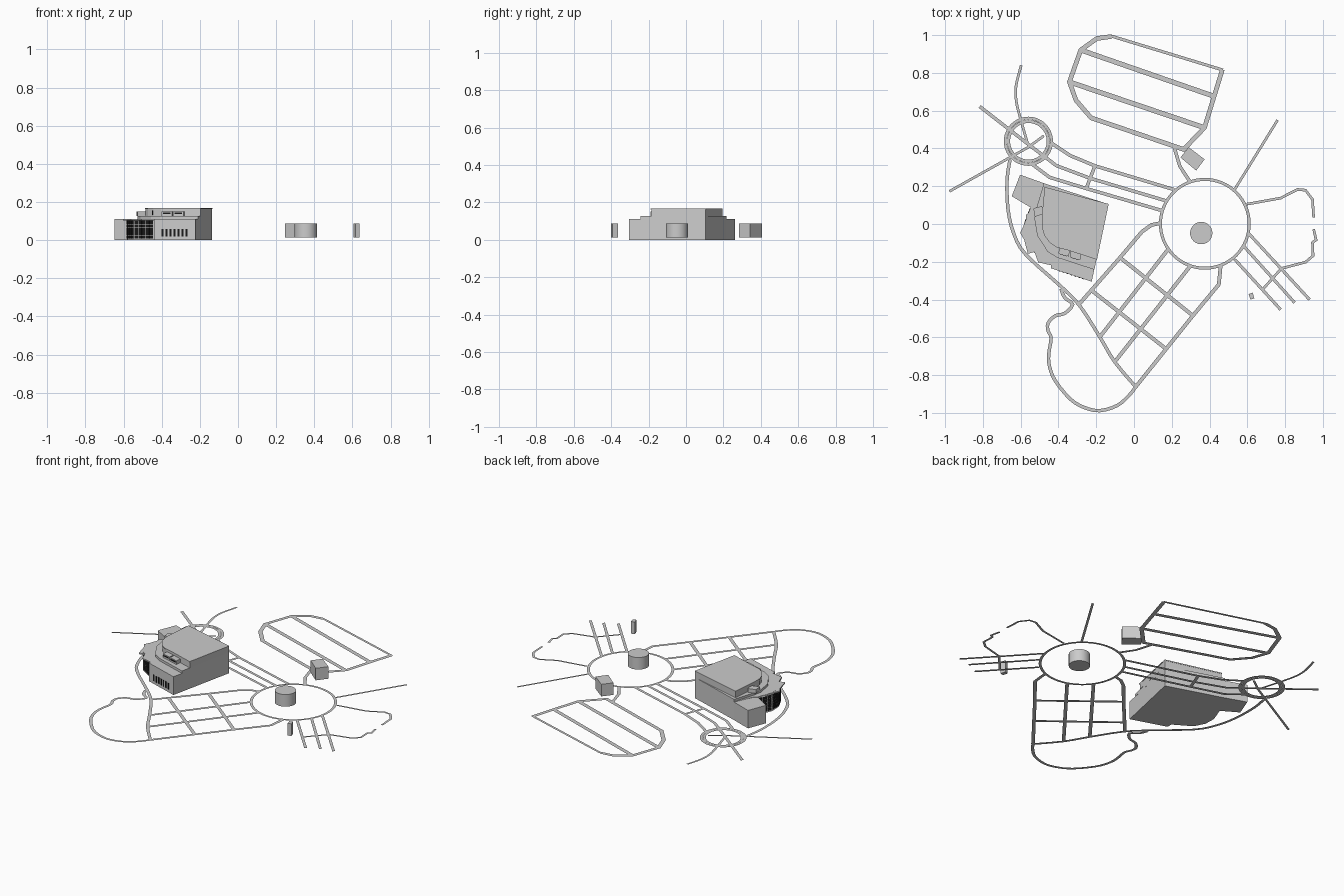
import bpy, bmesh, math
from mathutils import Vector, Matrix

dark = bpy.data.materials.new("dark_glass")
dark.diffuse_color = (0.01, 0.01, 0.01, 1)
pale = bpy.data.materials.new("pale_wall")
pale.diffuse_color = (0.85, 0.85, 0.86, 1)


def make(name, bm, mat=None):
    me = bpy.data.meshes.new(name)
    bm.to_mesh(me)
    bm.free()
    me.transform(Matrix.Translation((0.003, -0.005, 0)))  # centre the site
    ob = bpy.data.objects.new(name, me)
    bpy.context.collection.objects.link(ob)
    if mat:
        me.materials.append(mat)
    return ob


def prism(name, pts, z0, z1, mat=None):
    """Vertical extrusion of a plan outline."""
    bm = bmesh.new()
    f = bm.faces.new([bm.verts.new((x, y, z0)) for x, y in pts])
    r = bmesh.ops.extrude_face_region(bm, geom=[f], use_keep_orig=True)
    for v in r["geom"]:
        if isinstance(v, bmesh.types.BMVert):
            v.co.z = z1
    bmesh.ops.recalc_face_normals(bm, faces=bm.faces)
    return make(name, bm, mat)


def ribbon(name, pts, w=0.018, closed=False):
    """Flat mitred strip on the ground."""
    p = [Vector(q) for q in pts]
    n = len(p)
    bm = bmesh.new()
    rows = []
    for i in range(n):
        a = p[i - 1] if i or closed else p[i]
        c = p[(i + 1) % n] if i < n - 1 or closed else p[i]
        d0, d1 = (p[i] - a), (c - p[i])
        d0 = d0.normalized() if d0.length else d1.normalized()
        d1 = d1.normalized() if d1.length else d0
        t = (d0 + d1).normalized()
        s = Vector((-t.y, t.x)) * w / 2 / max(0.6, t.dot(d1))
        rows.append([bm.verts.new((*(p[i] + s * k), 0)) for k in (1, -1)])
    for i in range(n if closed else n - 1):
        a, b = rows[i], rows[(i + 1) % n]
        bm.faces.new((a[0], a[1], b[1], b[0]))
    return make(name, bm)


def smooth(pts, k=3):
    """Spline through the points."""
    p = [Vector(q) for q in [pts[0], *pts, pts[-1]]]
    out = []
    for a, b, c, d in zip(p, p[1:], p[2:], p[3:]):
        for i in range(k):
            t = i / k
            out.append(0.5 * (2 * b + (c - a) * t + (2 * a - 5 * b + 4 * c - d) * t**2 + (3 * b - a - 3 * c + d) * t**3))
    return out + [p[-1]]


def circle(cx, cy, r, n=48):
    return [(cx + r * math.cos(2 * math.pi * i / n), cy + r * math.sin(2 * math.pi * i / n)) for i in range(n)]


def panels(name, a, b, cols, rows, z0, z1, margin=0.04, gap=0.12):
    """Grid of dark panes just proud of wall a-b (outside on the right)."""
    a, b = Vector(a), Vector(b)
    d = b - a
    o = Vector((d.y, -d.x)).normalized() * 0.002
    du, dz = (1 - 2 * margin) / cols, (z1 - z0) / rows
    for i in range(cols):
        u0 = margin + du * (i + gap / 2)
        s, e = a + d * u0, a + d * (u0 + du * (1 - gap))
        for j in range(rows):
            zz = z0 + j * dz
            prism(f"{name}_{i}_{j}", [s - o, e - o, e + o, s + o], zz, zz + dz - min(0.003, dz * 0.12), dark)


# Ring roads
ribbon("plaza_ring", circle(0.372, 0.006, 0.235, 64), 0.016, True)
ribbon("roundabout_outer", circle(-0.562, 0.443, 0.122), 0.016, True)
ribbon("roundabout_inner", circle(-0.562, 0.443, 0.105), 0.016, True)

# North parking field
ribbon("north_field_edge", [(0.465, 0.823), (0.37, 0.515), (0.26, 0.40), (-0.23, 0.567), (-0.31, 0.66),
                            (-0.345, 0.757), (-0.285, 0.926), (-0.2, 0.987), (-0.12, 0.998)], 0.024)
ribbon("north_field_top", [(-0.12, 0.999), (0.468, 0.82)], 0.016)
ribbon("north_field_aisle_a", [(-0.285, 0.926), (0.415, 0.683)], 0.026)
ribbon("north_field_aisle_b", [(-0.345, 0.757), (0.37, 0.515)], 0.026)
ribbon("north_field_link", [(0.21, 0.41), (0.24, 0.31), (0.293, 0.23)])

# Boulevard between the rings
ribbon("boulevard_north", [(-0.445, 0.437), (-0.34, 0.367), (-0.21, 0.313), (0.21, 0.187)])
ribbon("boulevard_middle", [(-0.82, 0.627), (-0.56, 0.425), (-0.414, 0.314), (-0.235, 0.247), (0.166, 0.128)])
ribbon("boulevard_south", [(-0.54, 0.32), (-0.45, 0.252), (-0.256, 0.193), (0.145, 0.076)])
ribbon("boulevard_cross", [(-0.21, 0.313), (-0.256, 0.193)])

# Approach roads on the west
ribbon("west_road_north", smooth([(-0.6, 0.845), (-0.627, 0.74), (-0.627, 0.66), (-0.605, 0.566), (-0.56, 0.41)]), 0.014)
ribbon("west_road_south", [(-0.98, 0.178), (-0.56, 0.413), (-0.48, 0.472)], 0.014)

# Paths on the east
ribbon("east_road", [(0.53, 0.188), (0.757, 0.555)], 0.014)
ribbon("east_loop_north", [(0.594, 0.11), (0.773, 0.142), (0.863, 0.188), (0.905, 0.184), (0.942, 0.135), (0.948, 0.04)], 0.014)
ribbon("east_loop_south", [(0.948, -0.022), (0.961, -0.08), (0.942, -0.093), (0.945, -0.163), (0.905, -0.197),
                           (0.778, -0.23), (0.673, -0.347)], 0.014)
for i, (s, e) in enumerate([((0.605, -0.046), (0.926, -0.395)), ((0.573, -0.107), (0.847, -0.411)), ((0.53, -0.182), (0.773, -0.448))]):
    ribbon(f"east_path_{i}", [s, e], 0.016)

# South parking grid and loop
ribbon("grid_edge_west", [(0.14, 0.01), (0.09, 0), (0.04, -0.035), (-0.077, -0.173), (-0.295, -0.421)], 0.02)
ribbon("grid_edge_east", [(0.456, -0.213), (0.446, -0.315), (0.309, -0.48), (0.006, -0.857)], 0.02)
for i, (s, e) in enumerate([((0.177, -0.13), (-0.184, -0.593)), ((0.293, -0.22), (-0.105, -0.725)),
                            ((-0.077, -0.173), (0.309, -0.48)), ((-0.226, -0.348), (0.169, -0.658))]):
    ribbon(f"grid_aisle_{i}", [s, e], 0.02)
ribbon("perimeter_road", smooth([(-0.659, 0.346), (-0.675, 0.24), (-0.67, 0.082), (-0.638, -0.05), (-0.575, -0.158),
                                 (-0.395, -0.321), (-0.29, -0.428), (-0.184, -0.593), (-0.105, -0.725), (0.006, -0.857)]))
ribbon("south_loop", smooth([(-0.39, -0.338), (-0.37, -0.385), (-0.328, -0.421), (-0.37, -0.468), (-0.42, -0.481),
                             (-0.458, -0.52), (-0.458, -0.56), (-0.442, -0.6), (-0.455, -0.688), (-0.45, -0.75),
                             (-0.42, -0.825), (-0.34, -0.922), (-0.265, -0.967), (-0.183, -0.983), (-0.09, -0.955),
                             (-0.027, -0.9), (0.006, -0.857)]))

# Small outbuildings
drum = prism("plaza_drum", circle(0.353, -0.043, 0.059), 0.013, 0.087)
kiosk = prism("kiosk", [(0.286, 0.412), (0.371, 0.347), (0.326, 0.288), (0.243, 0.357)], 0.013, 0.087)
pillar = prism("pillar", [(0.604, -0.366), (0.625, -0.358), (0.634, -0.388), (0.613, -0.395)], 0.013, 0.087)

# Main building: base storey
NE, SE, SW, NW = (-0.139, 0.11), (-0.227, -0.3), (-0.443, -0.229), (-0.48, 0.221)
west = [(-0.551, 0.093), (-0.585, 0.003), (-0.583, -0.067), (-0.55, -0.132), (-0.443, -0.197)]
prism("wing_northwest", [NW, (-0.606, 0.266), (-0.65, 0.152), (-0.551, 0.093), (-0.52, 0.088)], 0, 0.11, pale)
prism("base_storey", [NE, NW, (-0.53, 0.113)] + west + [SW, SE], 0, 0.112, pale)
prism("entrance_canopy", [(-0.53, 0.088), (-0.575, 0.053), (-0.575, 0.023), (-0.606, -0.042), (-0.585, -0.077),
                          (-0.565, -0.153), (-0.53, -0.143), (-0.51, -0.198), (-0.443, -0.213), (-0.44, -0.1)],
      0.104, 0.1115, pale)

# Middle tier, set back around the curved hall
prism("middle_tier", [NE, NW, (-0.52, 0.088), (-0.53, 0.033), (-0.515, -0.057), (-0.46, -0.142),
                      (-0.412, -0.172), (-0.213, -0.237)], 0.11, 0.127, pale)

# Tall hall with a curved south-west corner
arc = [(-0.488, 0.033), (-0.488, -0.007), (-0.475, -0.052), (-0.447, -0.09), (-0.407, -0.117), (-0.352, -0.13)]
prism("tall_hall", [NE, (-0.474, 0.199), (-0.487, 0.053)] + arc + [(-0.2, -0.18)], 0.127, 0.162, pale)
prism("roof_slab", [(-0.137, 0.111), (-0.476, 0.201), (-0.49, 0.053)] + [(x - 0.003, y - 0.003) for x, y in arc]
      + [(-0.199, -0.184)], 0.162, 0.168, pale)
panels("hall_glazing", arc[1], arc[3], 4, 1, 0.131, 0.158)

# Rooftop units on the terraces
prism("terrace_block", [(-0.49, 0.1), (-0.535, 0.088), (-0.53, 0.043), (-0.48, 0.058)], 0.127, 0.15, pale)
for i, (x, y) in enumerate([(-0.37, -0.136), (-0.31, -0.155)]):
    unit = [(x - 0.027, y + 0.022), (x - 0.033, y - 0.015), (x + 0.022, y - 0.031), (x + 0.027, y + 0.006)]
    prism(f"terrace_unit_{i}", unit, 0.127, 0.15, pale)
    panels(f"terrace_opening_{i}", unit[1], unit[2], 1, 1, 0.137, 0.145, 0.1)

# Glazed west foyer and narrow windows on the south front
for i in range(4):
    panels(f"foyer_glazing_{i}", west[i], west[i + 1], 5 if i == 3 else 3, 5, 0.008, 0.104)
panels("front_window", SW, SE, 7, 1, 0.018, 0.06, 0.16, 0.55)

# Round the drum wall
bpy.ops.object.select_all(action='DESELECT')
drum.select_set(True)
bpy.context.view_layer.objects.active = drum
bpy.ops.object.shade_smooth_by_angle()
